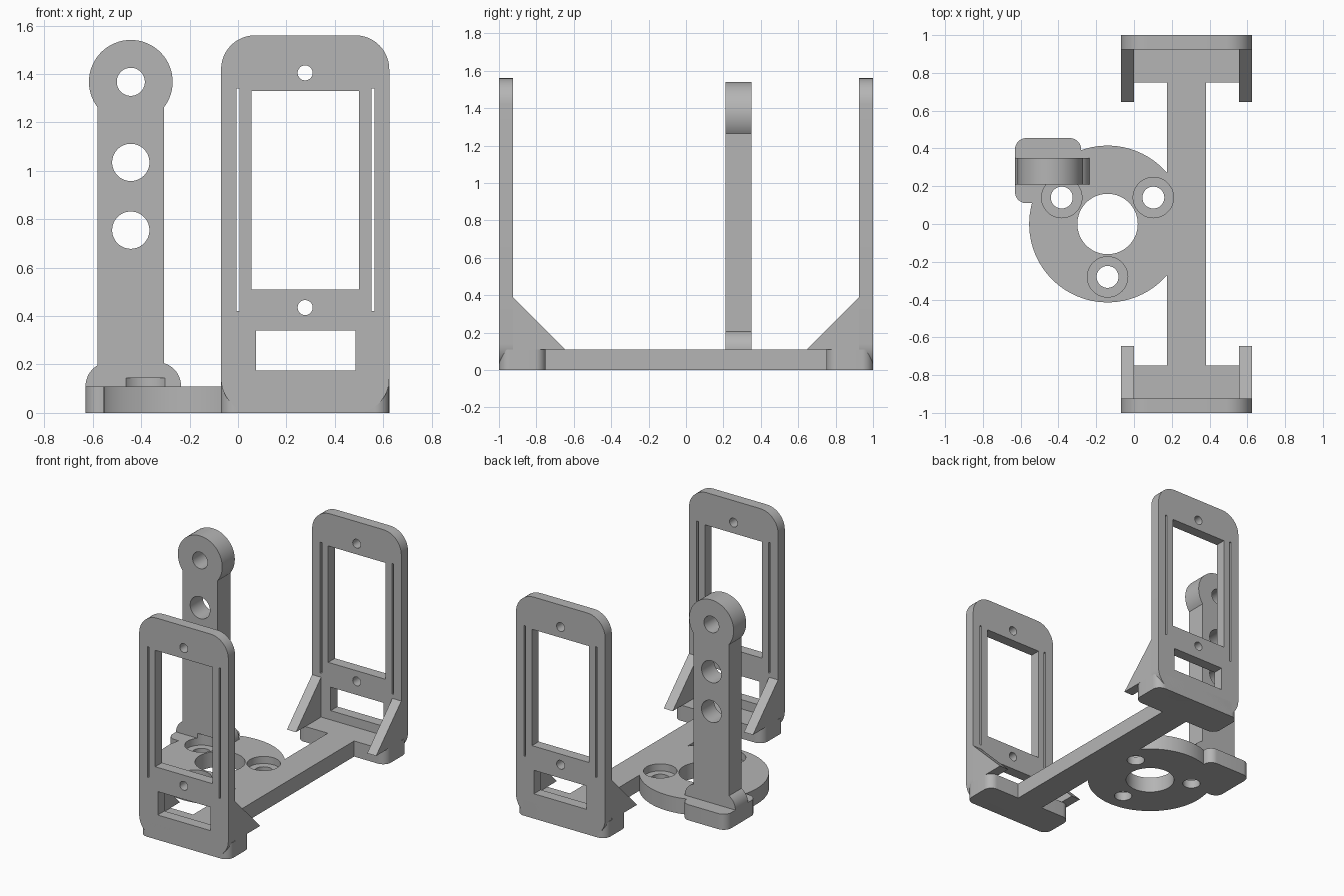
import bpy, bmesh
from math import sin, cos, pi, radians

cube = bpy.data.objects.get("Cube")
if cube:
    bpy.data.objects.remove(cube)

grey = bpy.data.materials.new("plain grey")
grey.use_nodes = True
colour = (0.46, 0.46, 0.46, 1)
grey.diffuse_color = colour
grey.node_tree.nodes["Principled BSDF"].inputs["Base Color"].default_value = colour

PLACE = {"x": lambda u, v, t: (t, u, v),
         "y": lambda u, v, t: (u, t, v),
         "z": lambda u, v, t: (u, v, t)}


def prism(name, outline, axis, a, b):
    """Extrude a closed 2D outline along an axis from a to b."""
    bm = bmesh.new()
    verts = [bm.verts.new(PLACE[axis](u, v, a)) for u, v in outline]
    face = bm.faces.new(verts)
    new = bmesh.ops.extrude_face_region(bm, geom=[face])["geom"]
    offset = PLACE[axis](0, 0, b - a)
    bmesh.ops.translate(bm, vec=offset, verts=[g for g in new if isinstance(g, bmesh.types.BMVert)])
    bmesh.ops.recalc_face_normals(bm, faces=bm.faces)
    mesh = bpy.data.meshes.new(name)
    bm.to_mesh(mesh)
    bm.free()
    mesh.materials.append(grey)
    obj = bpy.data.objects.new(name, mesh)
    bpy.context.collection.objects.link(obj)
    return obj


def rect(u0, u1, v0, v1):
    return [(u0, v0), (u1, v0), (u1, v1), (u0, v1)]


def circle(u, v, r, n=64):
    return [(u + r * cos(2 * pi * i / n), v + r * sin(2 * pi * i / n)) for i in range(n)]


def rounded(u0, u1, v0, v1, r, n=12):
    corners = [(u1 - r, v1 - r), (u0 + r, v1 - r), (u0 + r, v0 + r), (u1 - r, v0 + r)]
    return [(cu + r * cos(pi / 2 * (k + i / n)), cv + r * sin(pi / 2 * (k + i / n)))
            for k, (cu, cv) in enumerate(corners) for i in range(n + 1)]


def combine(obj, others, operation):
    """Boolean helper shapes into obj, then remove the helpers."""
    bpy.context.view_layer.objects.active = obj
    for other in others:
        other.hide_render = True
        mod = obj.modifiers.new("boolean", "BOOLEAN")
        mod.operation, mod.solver, mod.object = operation, "EXACT", other
        bpy.ops.object.modifier_apply(modifier=mod.name)
        bpy.data.objects.remove(other)


def smooth(obj):
    bpy.ops.object.select_all(action="DESELECT")
    obj.select_set(True)
    bpy.context.view_layer.objects.active = obj
    bpy.ops.object.shade_smooth_by_angle(angle=radians(30))


FLOOR = 0.11            # thickness of the base
LEFT, RIGHT = -0.07, 0.625
MID = (LEFT + RIGHT) / 2
HOLES = [(-0.14 + 0.28 * cos(radians(d)), 0.28 * sin(radians(d))) for d in (30, 150, 270)]
parts = []

# End panels with their feet and gussets, one at each end
for end, s in (("front", -1), ("back", 1)):
    panel = prism(end + "_panel", rounded(LEFT, RIGHT, 0, 1.56, 0.14), "y", s * 0.925, s)
    openings = [rect(0.055, 0.5, 0.51, 1.33), rect(0.075, 0.485, 0.175, 0.34),
                circle(MID, 1.405, 0.031), circle(MID, 0.435, 0.031),
                rect(-0.007, 0.006, 0.42, 1.34), rect(0.551, 0.564, 0.42, 1.34)]
    combine(panel, [prism("cutter", o, "y", s * 0.9, s * 1.05) for o in openings], "DIFFERENCE")
    foot = prism(end + "_foot", rounded(LEFT, RIGHT, *sorted((s * 0.75, s)), 0.06), "z", 0, FLOOR)
    parts += [panel, foot]
    slope = [(s * 0.925, FLOOR), (s * 0.645, FLOOR), (s * 0.925, 0.39)]
    for side, x in (("right", LEFT), ("left", RIGHT - 0.07)):
        parts.append(prism(f"{end}_{side}_gusset", slope, "x", x, x + 0.07))

# Spine joining both ends
spine = prism("spine", rect(0.175, 0.38, -0.76, 0.76), "z", 0, FLOOR)

# Round mounting plate with the pad that carries the post
plate = prism("mounting_plate", circle(-0.14, 0, 0.415, 96), "z", 0, FLOOR)
pad = prism("post_pad", rounded(-0.63, -0.28, 0.11, 0.455, 0.06), "z", 0, FLOOR)
combine(plate, [pad], "UNION")
combine(plate, [prism("cutter", circle(-0.14, 0, 0.16), "z", -0.1, 0.3)], "DIFFERENCE")

# Upright post with round head and flared foot
post = prism("post", rect(-0.58, -0.305, 0.1, 1.368), "y", 0.21, 0.35)
head = prism("head", circle(-0.443, 1.368, 0.173), "y", 0.21, 0.35)
flare = prism("flare", rounded(-0.63, -0.235, 0, 0.21, 0.1), "y", 0.21, 0.35)
below = prism("cutter", rect(-0.8, 0, -0.1, FLOOR - 0.01), "y", 0.1, 0.5)
combine(post, [head, flare], "UNION")
combine(post, [below], "DIFFERENCE")
combine(post, [prism("cutter", circle(-0.443, z, r), "y", 0.1, 0.5)
               for z, r in ((1.368, 0.058), (1.035, 0.077), (0.755, 0.077))], "DIFFERENCE")

# Counterbored screw holes, which also bite into the spine and post
for obj in (plate, spine, post):
    for x, y in HOLES:
        combine(obj, [prism("cutter", circle(x, y, 0.107), "z", 0.06, 0.145),
                      prism("cutter", circle(x, y, 0.058), "z", -0.1, 0.1)], "DIFFERENCE")

for part in parts + [spine, plate, post]:
    smooth(part)
